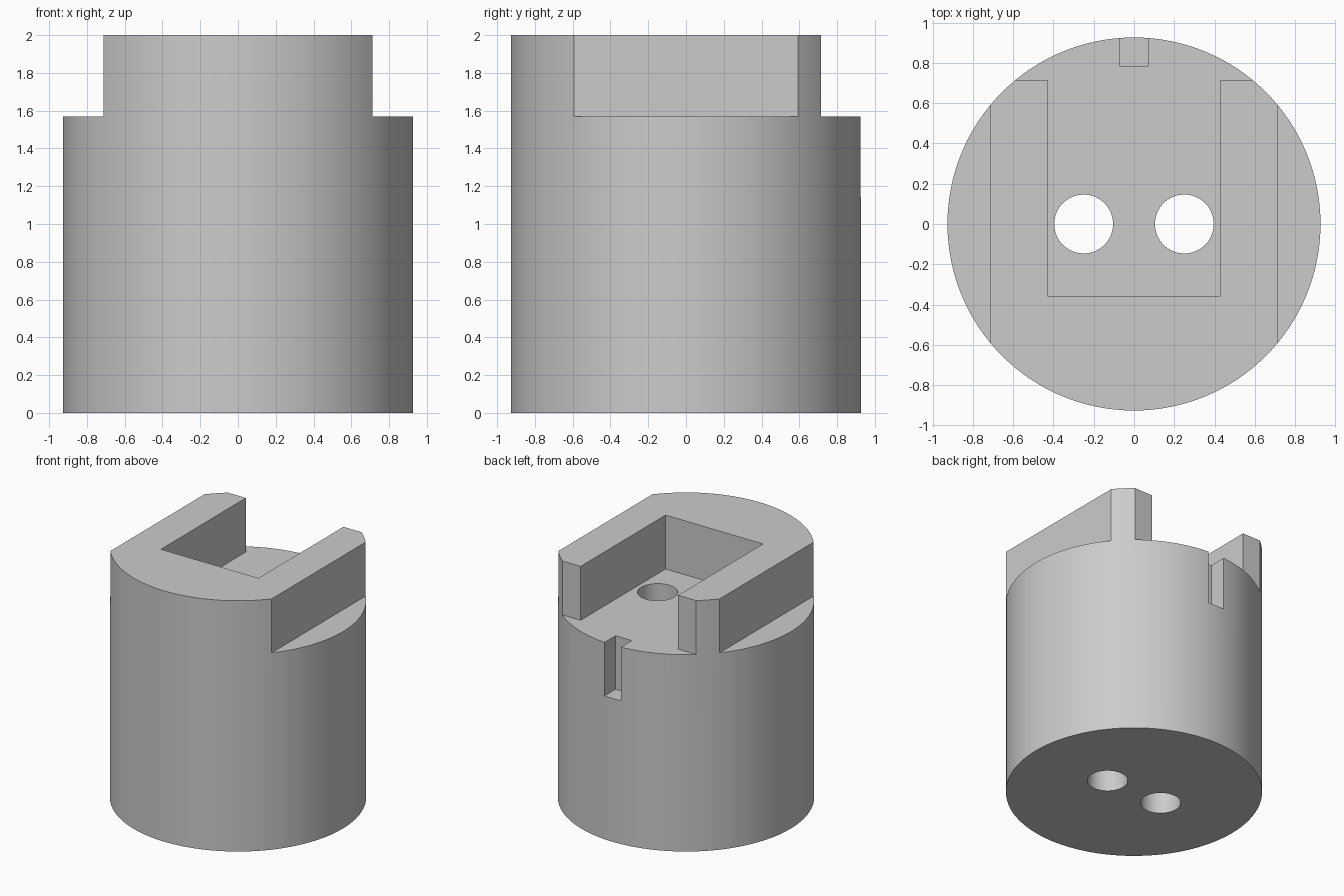
import bpy
import math

if "Cube" in bpy.data.objects:
    bpy.data.objects.remove(bpy.data.objects["Cube"], do_unlink=True)

RADIUS, HEIGHT, LEDGE = 0.926, 2.0, 1.57
BIG = 1.2  # reach of cutters beyond the body

grey = bpy.data.materials.new("plain grey")
grey.use_nodes = True
colour = (0.6, 0.6, 0.6, 1)
grey.diffuse_color = colour
grey.node_tree.nodes["Principled BSDF"].inputs["Base Color"].default_value = colour


def cylinder(name, radius, low, high, x=0, sides=64):
    bpy.ops.mesh.primitive_cylinder_add(vertices=sides, radius=radius, depth=high - low,
                                        location=(x, 0, (low + high) / 2))
    obj = bpy.context.object
    obj.name = name
    obj.data.materials.append(grey)
    return obj


def box(name, low, high):
    bpy.ops.mesh.primitive_cube_add(size=1, location=[(a + b) / 2 for a, b in zip(low, high)])
    obj = bpy.context.object
    obj.name = name
    obj.scale = [b - a for a, b in zip(low, high)]
    bpy.ops.object.transform_apply(location=False, rotation=False, scale=True)
    obj.data.materials.append(grey)
    return obj


# Solid round body
body = cylinder("round_body", RADIUS, 0, HEIGHT, sides=128)

# Side ledges, back ledge, open pocket and key slot
top = HEIGHT + 0.2
cutters = [
    box("left_ledge_cutter", (0.712, -BIG, LEDGE), (BIG, BIG, top)),
    box("right_ledge_cutter", (-BIG, -BIG, LEDGE), (-0.712, BIG, top)),
    box("back_ledge_cutter", (-BIG, 0.714, LEDGE), (BIG, BIG, top)),
    box("pocket_cutter", (-0.43, -0.357, LEDGE), (0.43, BIG, top)),
    box("key_slot_cutter", (-0.072, 0.785, 1.143), (0.072, BIG, top)),
]

# Two through holes
for name, x in (("left_hole_cutter", 0.25), ("right_hole_cutter", -0.25)):
    cutters.append(cylinder(name, 0.146, -0.2, top, x))

# Carve the body, then drop the cutters
bpy.ops.object.select_all(action='DESELECT')
body.select_set(True)
bpy.context.view_layer.objects.active = body
for cutter in cutters:
    cutter.hide_render = True
    cut = body.modifiers.new(cutter.name, 'BOOLEAN')
    cut.operation = 'DIFFERENCE'
    cut.solver = 'EXACT'
    cut.object = cutter
    bpy.ops.object.modifier_apply(modifier=cut.name)
for cutter in cutters:
    bpy.data.objects.remove(cutter, do_unlink=True)

bpy.ops.object.shade_smooth_by_angle(angle=math.radians(25))
